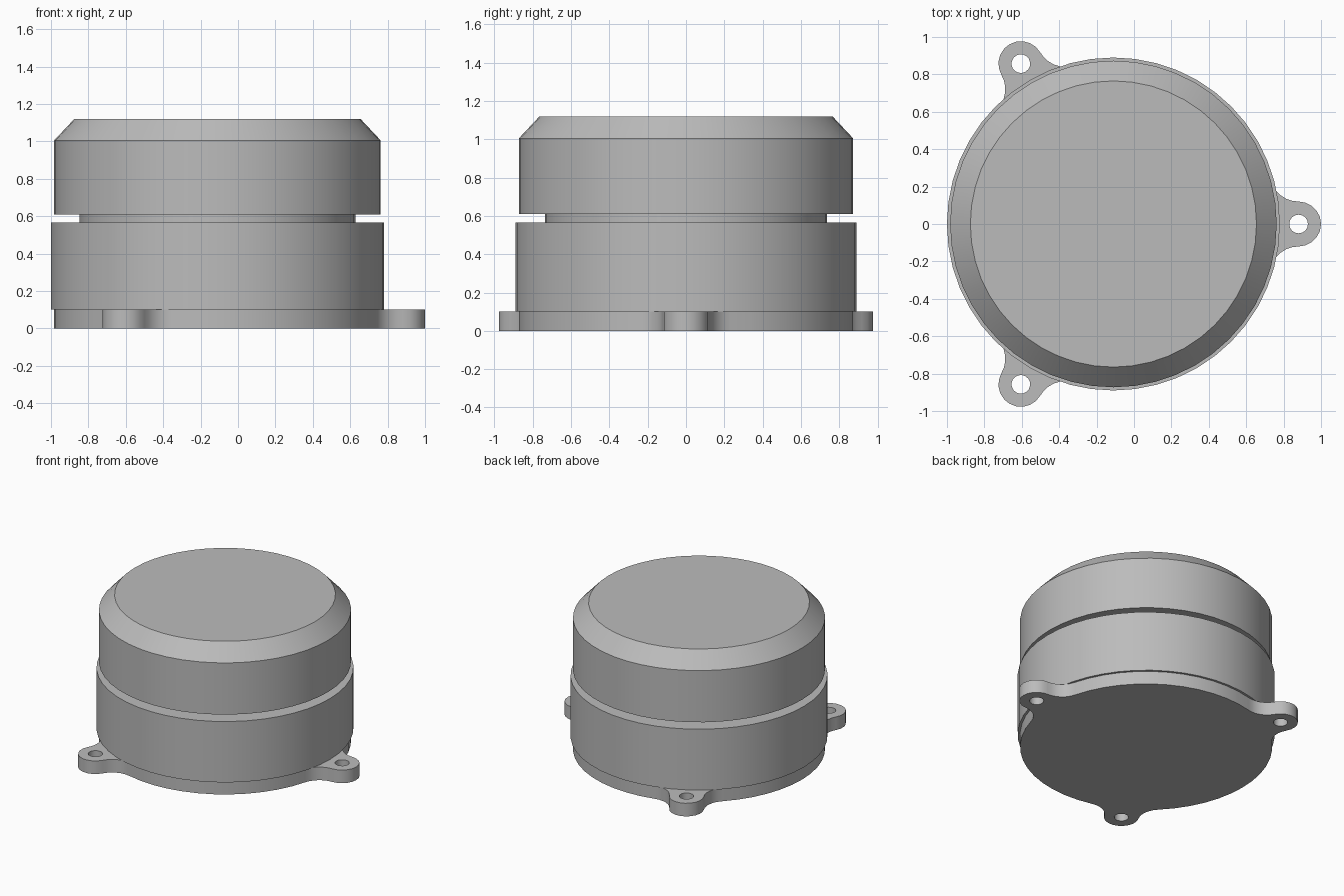
import bpy, bmesh
from math import sin, cos, pi, tau, atan2, radians, hypot

if "Cube" in bpy.data.objects:
    bpy.data.objects.remove(bpy.data.objects["Cube"], do_unlink=True)

CX = -0.11          # axis of the housing
SEGMENTS = 48
BASE_R, BASE_H = 0.873, 0.10
LUG_DIST, LUG_R, HOLE_R = 0.99, 0.12, 0.05

grey = bpy.data.materials.new("plain grey")
color = (0.5, 0.5, 0.5, 1.0)
grey.use_nodes = True
grey.diffuse_color = color
grey.node_tree.nodes["Principled BSDF"].inputs["Base Color"].default_value = color


def finish(obj):
    """Assign the material and smooth the curved walls."""
    obj.data.materials.clear()
    obj.data.materials.append(grey)
    bpy.ops.object.select_all(action="DESELECT")
    obj.select_set(True)
    bpy.context.view_layer.objects.active = obj
    bpy.ops.object.shade_smooth_by_angle(angle=radians(32))


def lathe(name, profile):
    """Stack rings of (radius, height) and cap both ends."""
    bm = bmesh.new()
    rings = [[bm.verts.new((CX + r * cos(tau * i / SEGMENTS), r * sin(tau * i / SEGMENTS), z))
              for i in range(SEGMENTS)] for r, z in profile]
    for low, high in zip(rings, rings[1:]):
        for i in range(SEGMENTS):
            j = (i + 1) % SEGMENTS
            bm.faces.new((low[i], low[j], high[j], high[i]))
    bm.faces.new(rings[0][::-1])
    bm.faces.new(rings[-1])
    mesh = bpy.data.meshes.new(name)
    bm.to_mesh(mesh)
    bm.free()
    obj = bpy.data.objects.new(name, mesh)
    bpy.context.collection.objects.link(obj)
    finish(obj)


def arc(cx, cy, r, start, end, steps):
    return [(cx + r * cos(start + (end - start) * i / steps),
             cy + r * sin(start + (end - start) * i / steps)) for i in range(steps + 1)]


def turned(points, angle):
    return [(x * cos(angle) - y * sin(angle), x * sin(angle) + y * cos(angle)) for x, y in points]


# Body, recessed neck and chamfered cap
lathe("lower_body", [(0.89, BASE_H), (0.89, 0.565)])
lathe("neck", [(0.737, 0.565), (0.737, 0.61)])
lathe("cap", [(BASE_R, 0.61), (BASE_R, 1.005), (0.765, 1.12)])

# Base plate outline: rim arcs blended by fillets into three round lugs
fillet = (LUG_DIST**2 + LUG_R**2 - BASE_R**2) / (2 * (BASE_R - LUG_R))
fy = LUG_R + fillet
blend = atan2(fy, LUG_DIST)
lug = arc(LUG_DIST, -fy, fillet, pi - blend, pi / 2, 6)
lug += arc(LUG_DIST, 0, LUG_R, -pi / 2, pi / 2, 10)[1:]
lug += arc(LUG_DIST, fy, fillet, -pi / 2, blend - pi, 6)[1:]
rim = arc(0, 0, BASE_R, blend, tau / 3 - blend, 12)[1:-1]
hole = arc(LUG_DIST, 0, HOLE_R, 0, tau, 16)[:-1]

loops, outline = [], []
for k in range(3):
    outline += turned(lug + rim, k * tau / 3)
    loops.append(turned(hole, k * tau / 3))
loops.append(outline)

curve = bpy.data.curves.new("base_plate", "CURVE")
curve.dimensions = "2D"
curve.fill_mode = "BOTH"
curve.extrude = BASE_H / 2
for loop in loops:
    spline = curve.splines.new("POLY")
    spline.points.add(len(loop) - 1)
    for point, (x, y) in zip(spline.points, loop):
        point.co = (x + CX, y, 0, 1)
    spline.use_cyclic_u = True
plate = bpy.data.objects.new("base_plate", curve)
plate.location.z = BASE_H / 2
bpy.context.collection.objects.link(plate)
bpy.ops.object.select_all(action="DESELECT")
plate.select_set(True)
bpy.context.view_layer.objects.active = plate
bpy.ops.object.convert(target="MESH")
plate = bpy.context.view_layer.objects.active

# Weld the filled caps to the walls
bm = bmesh.new()
bm.from_mesh(plate.data)
bmesh.ops.remove_doubles(bm, verts=bm.verts, dist=0.0005)
bmesh.ops.recalc_face_normals(bm, faces=bm.faces)
bm.to_mesh(plate.data)
bm.free()
finish(plate)
